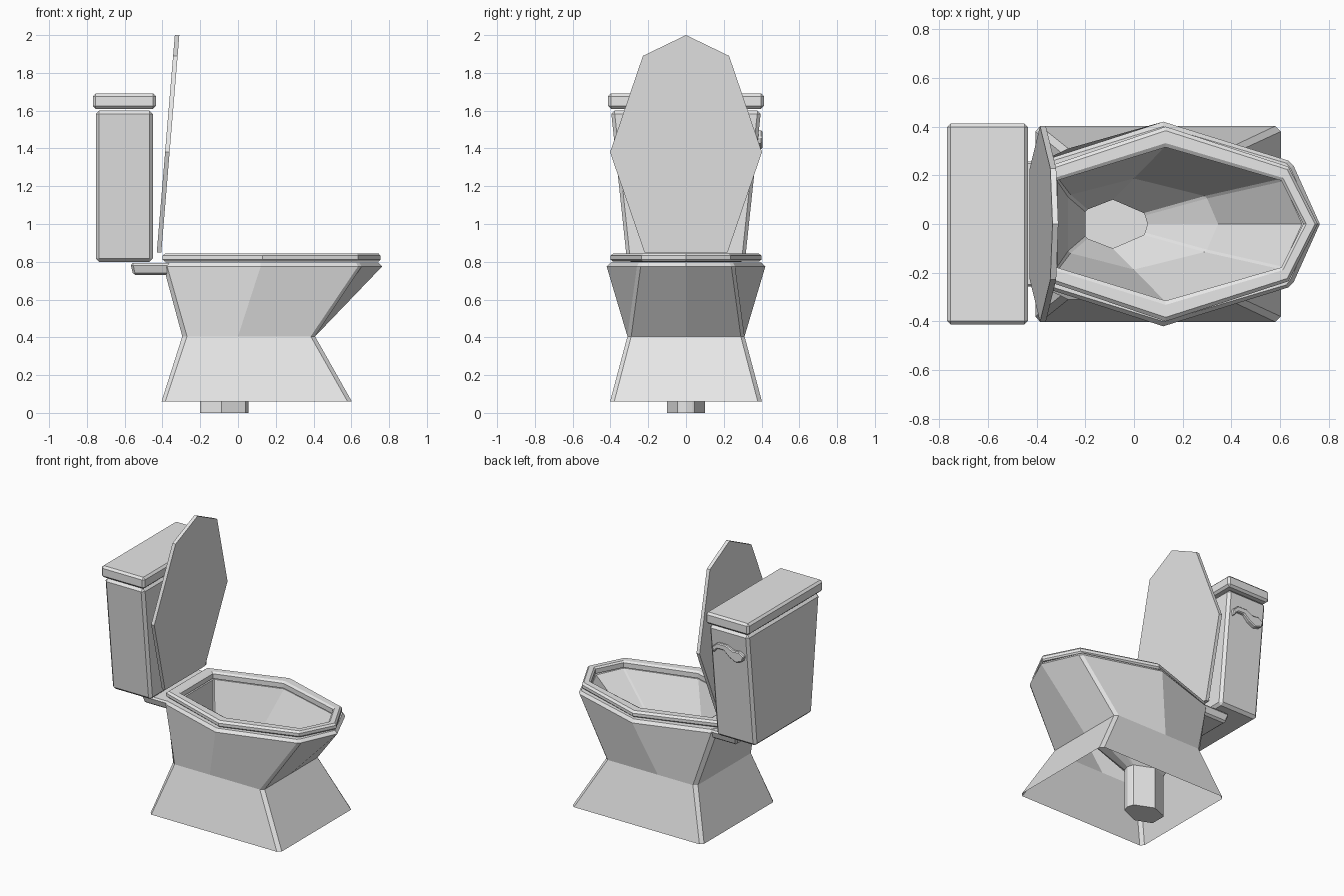
import bpy, bmesh

if "Cube" in bpy.data.objects:
    bpy.data.objects.remove(bpy.data.objects["Cube"])

mat = bpy.data.materials.new("light grey porcelain")
mat.diffuse_color = (0.8, 0.8, 0.8, 1)
mat.use_nodes = True
mat.node_tree.nodes["Principled BSDF"].inputs["Base Color"].default_value = mat.diffuse_color


def finish(name, bm, bevel=0, recalc=True):
    if recalc:
        bmesh.ops.recalc_face_normals(bm, faces=bm.faces[:])
    me = bpy.data.meshes.new(name)
    bm.to_mesh(me)
    bm.free()
    me.materials.append(mat)
    ob = bpy.data.objects.new(name, me)
    bpy.context.collection.objects.link(ob)
    if bevel:
        m = ob.modifiers.new("bevel", 'BEVEL')
        m.width, m.segments, m.limit_method = bevel, 1, 'ANGLE'
    return ob


def mirror(half):
    """Full symmetric outline from its +side half, ordered back to nose."""
    return half + [(a, -b) for a, b in reversed(half) if b > 0]


def loft(name, rings, cap_start=False, cap_end=False, closed=False, bevel=0, recalc=True):
    bm = bmesh.new()
    vs = [[bm.verts.new(p) for p in r] for r in rings]
    n = len(vs[0])
    pairs = list(zip(vs, vs[1:])) + ([(vs[-1], vs[0])] if closed else [])
    for a, b in pairs:
        for i in range(n):
            j = (i + 1) % n
            bm.faces.new((a[i], b[i], b[j], a[j]))
    if cap_start:
        bm.faces.new(vs[0])
    if cap_end:
        bm.faces.new(list(reversed(vs[-1])))
    return finish(name, bm, bevel, recalc)


def level(half, z):
    return [(x, y, z) for x, y in mirror(half)]


def box(name, x0, x1, z0, z1, w0, w1, bevel, shift=0):
    """Box whose half width goes from w0 at the bottom to w1 at the top."""
    r = [[(x0 + s, -w, z), (x0 + s, w, z), (x1, w, z), (x1, -w, z)]
         for z, w, s in ((z0, w0, shift), (z1, w1, 0))]
    return loft(name, r, True, True, bevel=bevel)


# pedestal, bowl outside, rim, bowl inside and drain as one shell
base = [(-.405, .38), (-.385, .402), (0, .402), (.58, .402), (.603, .38), (.603, 0)]
waist = [(-.295, .29), (-.27, .31), (0, .31), (.385, .31), (.408, .29), (.408, 0)]
rim = [(-.395, .22), (-.375, .26), (.12, .42), (.635, .26), (.655, .24), (.763, 0)]
rim_in = [(-.385, .21), (-.365, .25), (.12, .40), (.625, .25), (.642, .23), (.745, 0)]
mouth = [(-.315, .175), (-.31, .185), (.13, .32), (.60, .185), (.61, .175), (.69, 0)]
middle = [(-.27, .11), (-.26, .12), (0, .187), (.29, .115), (.30, .105), (.345, 0)]
drain = [(-.20, .05), (-.19, .06), (-.087, .10), (.04, .045), (.045, .035), (.055, 0)]
loft("bowl", [level(base, .06), level(waist, .405), level(rim, .775), level(rim_in, .795),
              level(mouth, .795), level(middle, .45), level(drain, .29), level(drain, 0)],
     cap_end=True, recalc=False)

# seat ring
outer = [(-.40, .22), (.13, .40), (.635, .235), (.755, 0)]
inner = [(-.318, .178), (.13, .315), (.605, .178), (.695, 0)]
profile = [(.15, .802), (0, .812), (0, .832), (.2, .845), (.8, .845), (1, .835), (1, .802)]
loft("seat", [level([(a + (c - a) * t, b + (d - b) * t)
                     for (a, b), (c, d) in zip(outer, inner)], z) for t, z in profile],
     closed=True)

# raised seat lid, leaning back against the tank side
lid = mirror([(.85, .22), (1.38, .402), (1.89, .228), (2.0, 0)])
loft("seat_lid", [[(-.43 + off + (z - .85) * .083, y, z) for z, y in lid]
                  for off in (0, .024)], True, True)

# shelf that carries the tank
box("tank_shelf", -.57, -.34, .73, .793, .24, .26, .012, shift=.015)

# tank and its cover
box("tank", -.753, -.45, .80, 1.60, .312, .397, .018)
box("tank_cover", -.768, -.435, 1.61, 1.69, .412, .412, .014)

# flush lever on the tank's narrow side
lever = [(-.49, 1.42), (-.48, 1.46), (-.52, 1.495), (-.59, 1.495), (-.64, 1.47), (-.69, 1.475),
         (-.725, 1.45), (-.71, 1.41), (-.66, 1.395), (-.61, 1.42), (-.57, 1.455), (-.52, 1.455)]
loft("flush_lever", [[(x, y, z) for x, z in lever] for y in (.37, .404)], True, True, bevel=.006)
